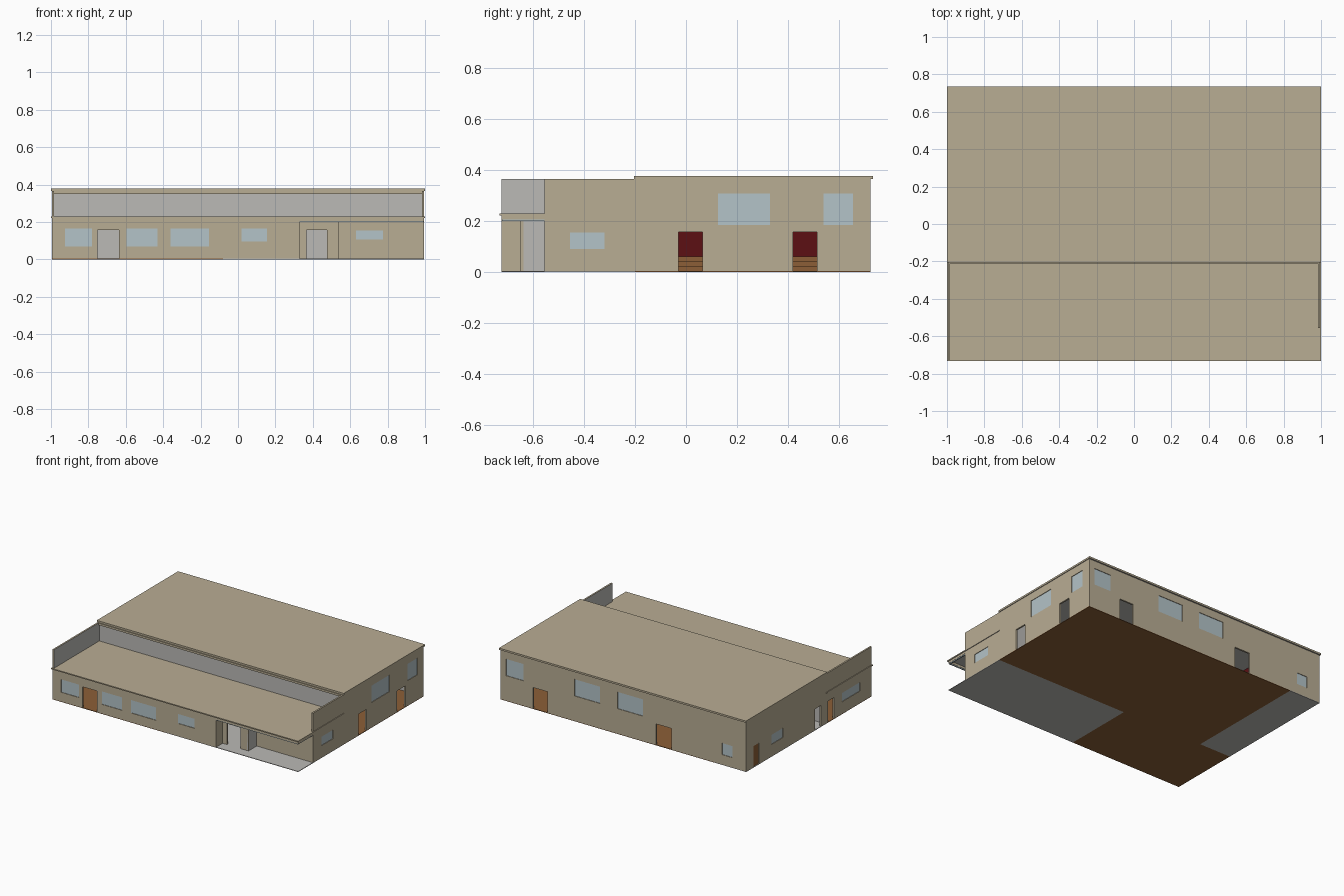
import bpy, bmesh
from mathutils import Vector

cube = bpy.data.objects.get("Cube")
if cube:
    bpy.data.objects.remove(cube, do_unlink=True)


def material(name, r, g, b):
    m = bpy.data.materials.new(name)
    m.use_nodes = True
    m.diffuse_color = (r, g, b, 1)
    bsdf = next(n for n in m.node_tree.nodes if n.type == 'BSDF_PRINCIPLED')
    bsdf.inputs["Base Color"].default_value = (r, g, b, 1)
    return m


BEIGE = material("beige_render", .485, .418, .296)
GREY = material("pale_grey", .497, .491, .468)
GLASS = material("pale_blue_glass", .456, .546, .578)
RED = material("dark_red", .107, .005, .007)
WOOD = material("brown_wood", .262, .114, .038)

THICK = .012
BASE = .004


def add_object(name, bm, mats):
    mesh = bpy.data.meshes.new(name)
    bm.to_mesh(mesh)
    bm.free()
    for m in mats:
        mesh.materials.append(m)
    ob = bpy.data.objects.new(name, mesh)
    bpy.context.collection.objects.link(ob)
    return ob


def box(name, x, y, z, mat, under=None):
    """Box from ranges; the underside may take its own material."""
    bm = bmesh.new()
    bmesh.ops.create_cube(bm, size=1)
    for v in bm.verts:
        v.co = [(r[0] + r[1]) / 2 + c * (r[1] - r[0]) for r, c in zip((x, y, z), v.co)]
    bm.normal_update()
    if under:
        for f in bm.faces:
            f.material_index = int(f.normal.z < -.5)
    return add_object(name, bm, [mat, under] if under else [mat])


def wall(name, start, end, top, windows=(), doors=(), outer=BEIGE, inner=GREY):
    """Wall with its outside on the right of start->end; openings use axis coordinates."""
    a, b = Vector((*start, 0)), Vector((*end, 0))
    axis = 0 if abs(b.x - a.x) > abs(b.y - a.y) else 1
    holes = [(min(w[:2]), max(w[:2]), w[2], w[3]) for w in windows]
    holes += [(min(d), max(d), 0, .157) for d in doors]
    us = sorted({a[axis], b[axis], *(u for h in holes for u in h[:2])})
    zs = sorted({BASE, top, *(z for h in holes for z in h[2:] if z > BASE)})
    if b[axis] < a[axis]:
        us.reverse()

    def point(u, z):
        p = a.copy()
        p[axis], p.z = u, z
        return p

    bm = bmesh.new()
    for u0, u1 in zip(us, us[1:]):
        for z0, z1 in zip(zs, zs[1:]):
            u, z = (u0 + u1) / 2, (z0 + z1) / 2
            if any(h[0] < u < h[1] and h[2] < z < h[3] for h in holes):
                continue
            bm.faces.new([bm.verts.new(point(*c)) for c in
                          ((u0, z0), (u1, z0), (u1, z1), (u0, z1))])
    bmesh.ops.remove_doubles(bm, verts=bm.verts, dist=.0001)
    ob = add_object(name, bm, [outer, inner])
    solid = ob.modifiers.new("thickness", 'SOLIDIFY')
    solid.thickness, solid.offset, solid.material_offset = THICK, -1, 1

    # Glass set back inside each window opening
    inward = Vector((0, 0, 1)).cross(b - a).normalized()
    mid = a[1 - axis] + inward[1 - axis] * THICK / 2
    for i, h in enumerate(holes[:len(windows)]):
        depth = (mid - .002, mid + .002)
        spans = (h[:2], depth) if axis == 0 else (depth, h[:2])
        box(f"{name}_window_{i + 1}", *spans, h[2:], GLASS)


W, F, B = .995, -.725, .725      # outer wall lines
SPLIT, HALL = -.2, -.74          # partition lines
LOW, HIGH = .222, .365           # wall heights

# Floors
box("hall_floor", (HALL, W), (SPLIT, B), (0, BASE), WOOD)
box("side_floor", (-W, HALL), (SPLIT, B), (0, BASE), GREY)
box("front_room_floor", (-W, -.08), (F, SPLIT), (0, BASE), WOOD)
box("entrance_floor", (-.08, W), (F, SPLIT), (0, BASE), GREY)

# Outer walls
wall("front_wall", (-W, F), (.33, F), LOW,
     [(-.925, -.78, .07, .165), (-.595, -.43, .07, .165),
      (-.36, -.155, .07, .165), (.02, .155, .095, .165)], [(-.75, -.635)])
wall("left_wall", (W, -.555), (W, B), HIGH,
     [(-.455, -.32, .09, .155), (.125, .33, .185, .308), (.54, .655, .185, .308)],
     [(-.03, .065), (.42, .515)])
wall("back_wall", (W, B), (-W, B), HIGH,
     [(.81, .95, .185, .308), (.19, .395, .185, .308),
      (-.16, .045, .185, .308), (-.885, -.8, .075, .16)],
     [(.615, .73), (-.39, -.265)])
wall("right_wall", (-W, B), (-W, F), HIGH,
     [(.3, .435, .09, .16), (-.59, -.385, .09, .155)],
     [(.575, .64), (-.14, -.07), (-.29, -.22)])

# Porch recess and vestibule
wall("porch_side_wall", (.33, F), (.33, -.65), LOW)
wall("vestibule_front", (.33, -.65), (.54, -.65), LOW, doors=[(.365, .475)])
wall("vestibule_side", (.54, -.65), (.54, -.555), LOW, outer=GREY)
wall("porch_back_wall", (.54, -.555), (W, -.555), LOW, [(.63, .775, .105, .155)])

# Inner partitions
wall("hall_front_partition", (-.983, SPLIT), (.983, SPLIT), HIGH, outer=GREY)
wall("hall_end_partition", (HALL, SPLIT), (HALL, .713), HIGH, outer=RED)
box("right_wall_door", (-.99, -.985), (.575, .64), (BASE, .157), WOOD)

# Stepped benches in the hall
for i in range(3):
    box(f"bench_step_{i + 1}", (HALL, HALL + .12 - i * .04), (-.15, .65),
        (BASE + i * .019, BASE + (i + 1) * .019), WOOD)

# Roofs and trims
box("main_roof", (-1, 1), (SPLIT - .005, .735), (HIGH, .378), BEIGE, GREY)
box("front_roof", (-1, 1), (-.733, SPLIT), (LOW, .23), BEIGE, GREY)
box("upper_fascia", (-.983, .983), (SPLIT - .01, SPLIT), (.35, HIGH), BEIGE)
box("porch_front_beam", (.33, W), (F, F + THICK), (.206, LOW), BEIGE)
box("porch_end_beam", (W - THICK, W), (F, -.555), (.206, LOW), BEIGE)
box("porch_front_trim", (.33, .983), (F + .002, F + .01), (.2, .206), GLASS)
box("porch_end_trim", (.985, .993), (F + .002, -.555), (.2, .206), GLASS)
